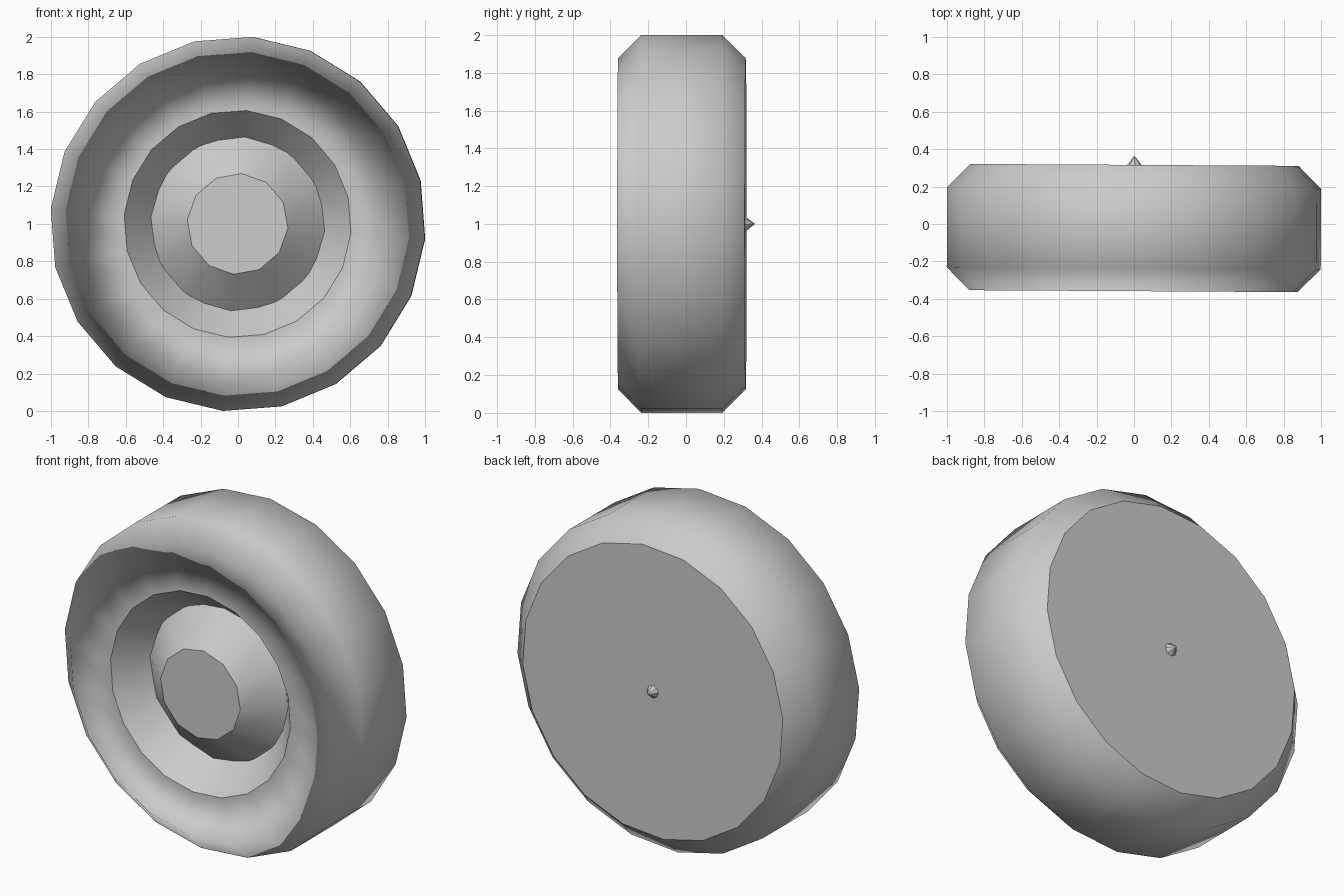
import bpy, bmesh, math

if "Cube" in bpy.data.objects:
    bpy.data.objects.remove(bpy.data.objects["Cube"])

TURN = 0.08      # roll of the polygon corners about the axle
YAW = -0.006     # tiny lean of the wheel about z


def lathe(name, profile, sides, smooth=True, cap=False):
    """Spin a (radius, y) profile around the axle; front-to-back or back-to-front."""
    bm = bmesh.new()
    rings = []
    for r, y in profile:
        ring = []
        for i in range(sides):
            a = TURN + i * 2 * math.pi / sides
            ring.append(bm.verts.new((r * math.sin(a), y, r * math.cos(a))))
        rings.append(ring)
    for a, b in zip(rings, rings[1:]):
        for i in range(sides):
            j = (i + 1) % sides
            bm.faces.new((a[i], b[i], b[j], a[j])).smooth = smooth
    if cap:
        bm.faces.new(rings[-1])
    me = bpy.data.meshes.new(name)
    bm.to_mesh(me)
    bm.free()
    ob = bpy.data.objects.new(name, me)
    ob.location.z = 1
    ob.rotation_euler.z = YAW
    bpy.context.collection.objects.link(ob)
    # make every surface face away from the wheel's inside
    for p in me.polygons:
        n, c = p.normal, p.center
        inward = name == "rim_recess"
        if len(p.vertices) > 4:
            out = n.y * c.y
        else:
            out = (n.x * c.x + n.z * c.z) * (-1 if inward else 1)
            if abs(out) < 1e-5:
                out = n.y * c.y
        if out < 0:
            p.flip()
    return ob


# Tyre: front sidewall, chamfer, tread, back chamfer
lathe("tyre", [(0.608, -0.357), (0.88, -0.359), (1.003, -0.237),
               (1.003, 0.193), (0.88, 0.316)], 20)

# Flat back of the wheel
lathe("back_plate", [(0.88, 0.316)], 20, cap=True)

# Sloped wall sinking in from the sidewall
lathe("rim_recess", [(0.608, -0.357), (0.455, -0.168)], 20)

# Raised hub and its flat cap
lathe("hub", [(0.485, -0.165), (0.27, -0.357)], 12)
lathe("hub_cap", [(0.27, -0.357)], 12, cap=True)

# Small axle point on the back
lathe("axle_point", [(0.04, 0.314), (0.001, 0.364)], 8, smooth=False)
